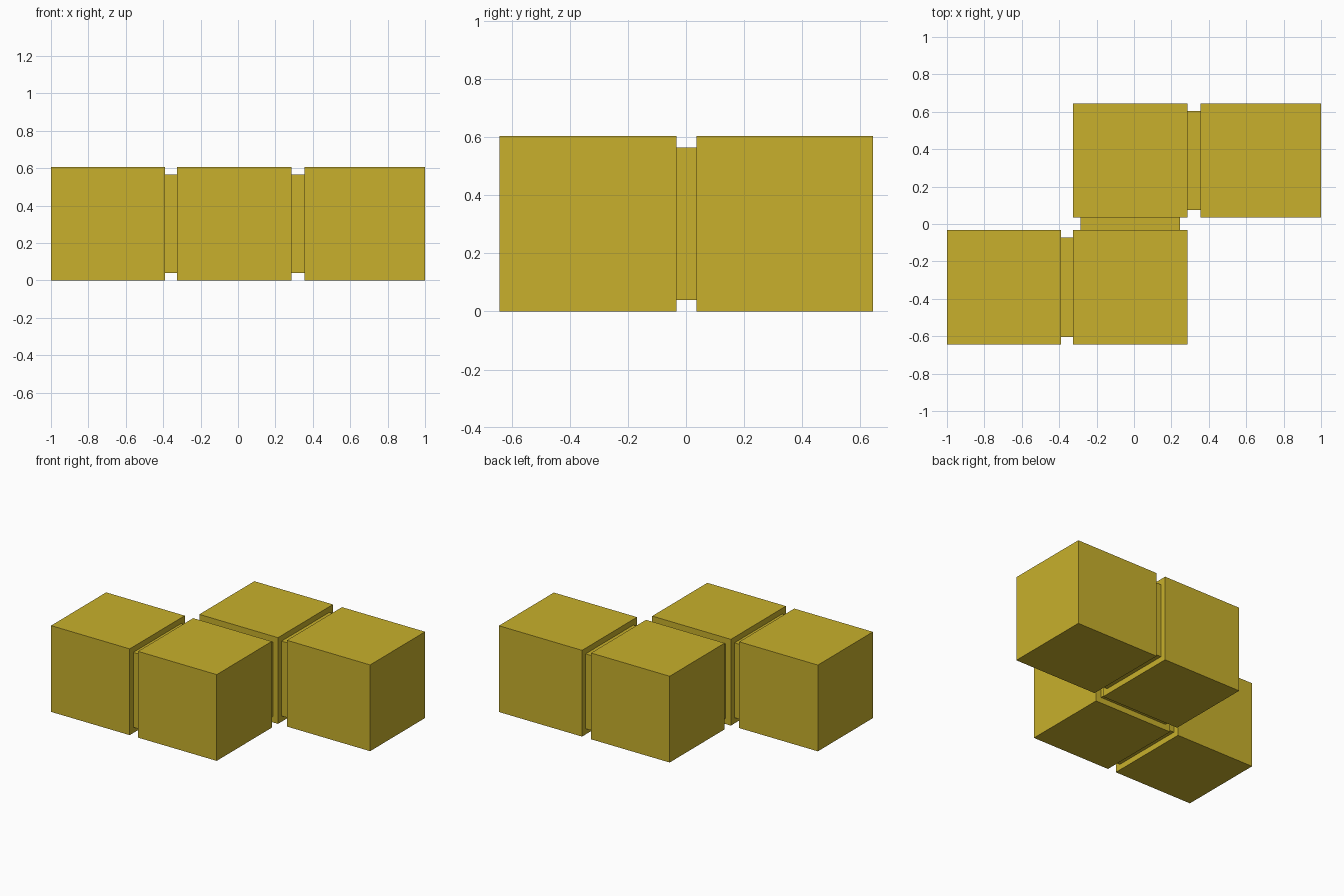
import bpy

if "Cube" in bpy.data.objects:
    bpy.data.objects.remove(bpy.data.objects["Cube"])

# Single flat colour
yellow = bpy.data.materials.new("mustard_yellow")
yellow.diffuse_color = (0.578, 0.434, 0.025, 1.0)
yellow.use_nodes = True
yellow.node_tree.nodes["Principled BSDF"].inputs["Base Color"].default_value = yellow.diffuse_color


def box(name, x, y, z):
    """Box from (min, max) ranges on each axis."""
    bpy.ops.mesh.primitive_cube_add(size=1)
    ob = bpy.context.object
    ob.name = name
    for v in ob.data.vertices:
        v.co = [r[0] if c < 0 else r[1] for c, r in zip(v.co, (x, y, z))]
    ob.data.materials.append(yellow)
    return ob


TOP = 0.605
INSET = 0.04
FRONT, BACK = (-0.643, -0.033), (0.036, 0.645)
LEFT, MID, RIGHT = (-1.0, -0.39), (-0.325, 0.285), (0.355, 1.0)

# Four blocks in a stepped layout
for name, x, y in (("front_left_block", LEFT, FRONT), ("front_middle_block", MID, FRONT),
                   ("back_middle_block", MID, BACK), ("back_right_block", RIGHT, BACK)):
    box(name, x, y, (0, TOP))


def inset(r):
    return (r[0] + INSET, r[1] - INSET)


# Recessed connectors filling the gaps between blocks
cz = inset((0, TOP))
box("front_connector", (LEFT[1], MID[0]), inset(FRONT), cz)
box("back_connector", (MID[1], RIGHT[0]), inset(BACK), cz)
box("middle_connector", inset(MID), (FRONT[1], BACK[0]), cz)
